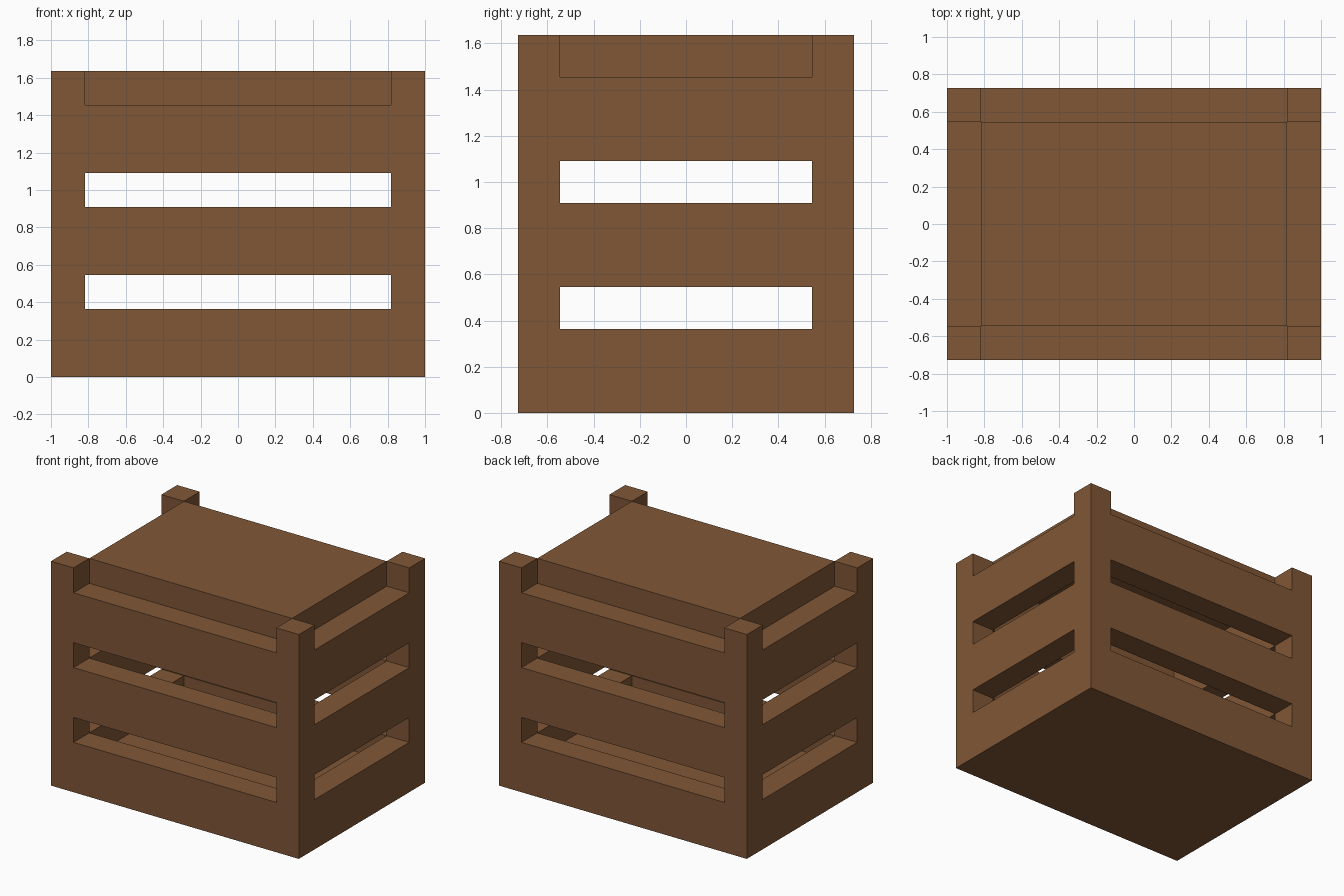
import bpy

cube = bpy.data.objects.get("Cube")
if cube:
    bpy.data.objects.remove(cube, do_unlink=True)

# One plank thickness; the crate is 11 x 8 x 9 planks
U = 2 / 11
HALF_X, HALF_Y, HEIGHT = 5.5, 4, 9

wood = bpy.data.materials.new("brown_wood")
wood.use_nodes = True
BROWN = (0.216, 0.095, 0.037, 1)
wood.diffuse_color = BROWN
wood.node_tree.nodes["Principled BSDF"].inputs["Base Color"].default_value = BROWN


def box(name, x, y, z):
    """Add a flat-shaded box from (low, high) spans given in planks."""
    spans = (x, y, z)
    bpy.ops.mesh.primitive_cube_add(size=1, location=[(a + b) / 2 * U for a, b in spans])
    ob = bpy.context.object
    ob.name = ob.data.name = name
    ob.scale = [(b - a) * U for a, b in spans]
    bpy.ops.object.transform_apply(location=False, rotation=False, scale=True)
    ob.data.materials.append(wood)
    return ob


def edge_span(side, half):
    """Span of the outermost plank on the given side."""
    return tuple(sorted((side * half, side * (half - 1))))


inner_x = (1 - HALF_X, HALF_X - 1)
inner_y = (1 - HALF_Y, HALF_Y - 1)

# Corner posts
for sx, x_name in ((-1, "right"), (1, "left")):
    for sy, y_name in ((-1, "front"), (1, "back")):
        box(f"{y_name}_{x_name}_post", edge_span(sx, HALF_X), edge_span(sy, HALF_Y), (0, HEIGHT))

# Three slats on each of the four walls, with open gaps between
for level, bottom in (("lower", 0), ("middle", 3), ("upper", 6)):
    z = (bottom, bottom + 2)
    for side, name in ((-1, "front"), (1, "back")):
        box(f"{name}_{level}_slat", inner_x, edge_span(side, HALF_Y), z)
    for side, name in ((-1, "right"), (1, "left")):
        box(f"{name}_{level}_slat", edge_span(side, HALF_X), inner_y, z)

# Floor and raised lid panel
box("floor", inner_x, inner_y, (0, 1))
box("lid", inner_x, inner_y, (HEIGHT - 1, HEIGHT))
